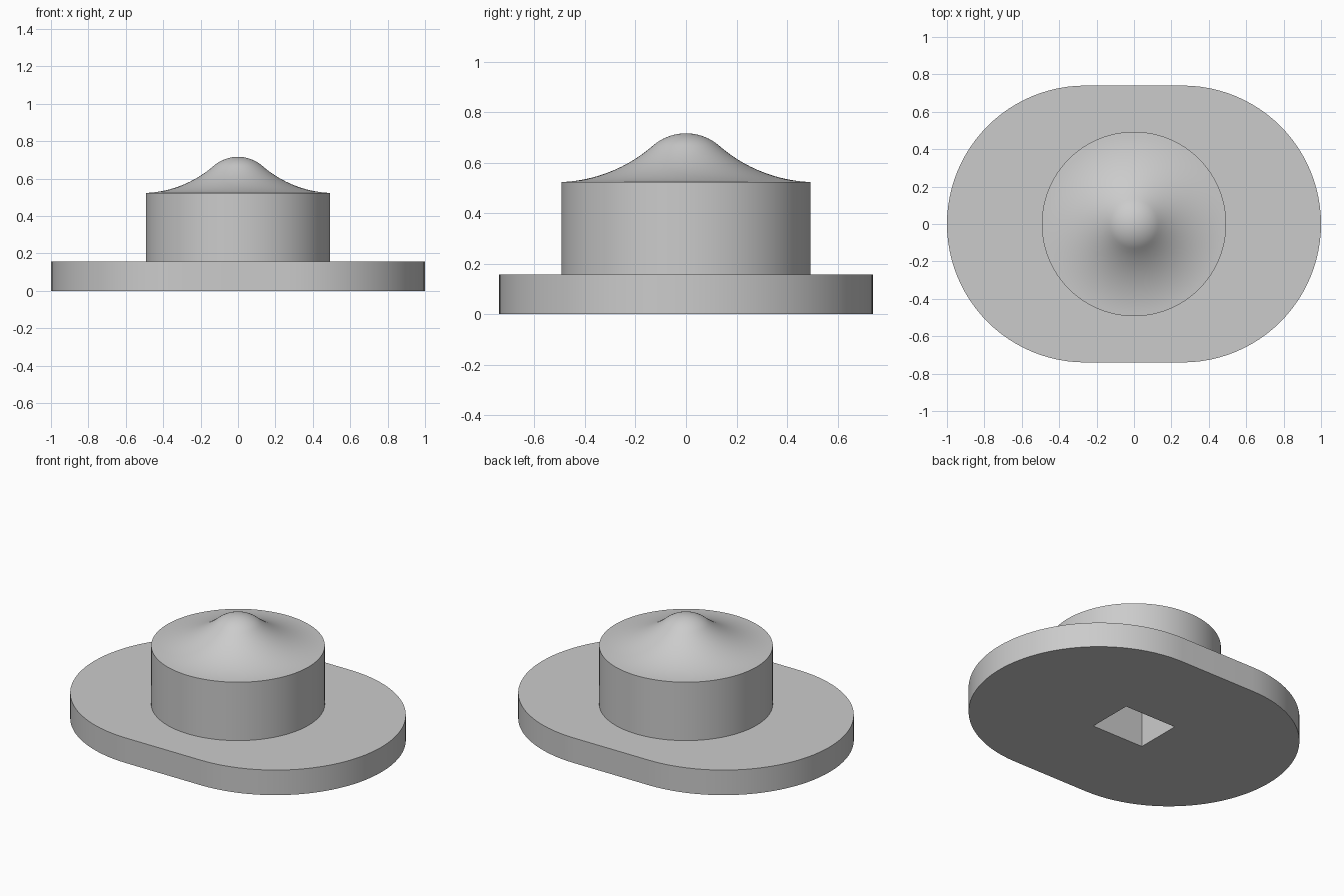
import bpy, bmesh, math

if "Cube" in bpy.data.objects:
    bpy.data.objects.remove(bpy.data.objects["Cube"])

BASE_R, BASE_X, BASE_H = 0.74, 0.26, 0.157   # rounded flange
BOSS_R, BOSS_H, TOP = 0.493, 0.523, 0.716    # round hub and its peak
HOLE_X, HOLE_Y, HOLE_H = 0.36, 0.29, 0.38    # blind rectangular socket

grey = bpy.data.materials.new("plain grey")
grey.diffuse_color = (0.6, 0.6, 0.6, 1)
grey.use_nodes = True
grey.node_tree.nodes["Principled BSDF"].inputs["Base Color"].default_value = grey.diffuse_color


def make_object(name, bm):
    bmesh.ops.recalc_face_normals(bm, faces=bm.faces)
    mesh = bpy.data.meshes.new(name)
    bm.to_mesh(mesh)
    bm.free()
    mesh.materials.append(grey)
    obj = bpy.data.objects.new(name, mesh)
    bpy.context.collection.objects.link(obj)
    return obj


def prism(name, outline, z0, z1):
    bm = bmesh.new()
    face = bm.faces.new([bm.verts.new((x, y, z0)) for x, y in outline])
    ext = bmesh.ops.extrude_face_region(bm, geom=[face])
    verts = [g for g in ext["geom"] if isinstance(g, bmesh.types.BMVert)]
    bmesh.ops.translate(bm, verts=verts, vec=(0, 0, z1 - z0))
    return make_object(name, bm)


def lathe(name, profile, steps=96):
    # profile runs from the axis to the axis
    bm = bmesh.new()
    rings = []
    for r, z in profile:
        n = steps if r > 0 else 1
        rings.append([bm.verts.new((r * math.cos(2 * math.pi * i / steps),
                                    r * math.sin(2 * math.pi * i / steps), z))
                      for i in range(n)])
    for a, b in zip(rings, rings[1:]):
        for i in range(steps):
            j = (i + 1) % steps
            quad = [a[i % len(a)], a[j % len(a)], b[j % len(b)], b[i % len(b)]]
            bm.faces.new(list(dict.fromkeys(quad)))
    return make_object(name, bm)


def boolean(target, tool, operation):
    mod = target.modifiers.new(operation.lower(), 'BOOLEAN')
    mod.operation, mod.object, mod.solver = operation, tool, 'EXACT'
    bpy.context.view_layer.objects.active = target
    bpy.ops.object.modifier_apply(modifier=mod.name)
    bpy.data.objects.remove(tool)


# flange: two half circles joined by straight sides
outline = []
for side in (1, -1):
    for i in range(49):
        a = math.pi * (i / 48 - 0.5)
        outline.append((side * (BASE_X + BASE_R * math.cos(a)),
                        side * BASE_R * math.sin(a)))
body = prism("flanged_hub", outline, 0, BASE_H)

# hub: straight wall, hollow flare, then a rounded tip
cap_r, theta = 0.2, math.radians(41)
joint_r = cap_r * math.sin(theta)
joint_z = TOP - cap_r * (1 - math.cos(theta))
phi = 2 * math.atan2(joint_z - BOSS_H, BOSS_R - joint_r) - theta
flare = (BOSS_R - joint_r) / (math.sin(theta) - math.sin(phi))
profile = [(0, 0.05), (BOSS_R, 0.05)]
for i in range(17):
    a = phi + (theta - phi) * i / 16
    profile.append((BOSS_R - flare * (math.sin(a) - math.sin(phi)),
                    BOSS_H + flare * (math.cos(phi) - math.cos(a))))
for i in range(1, 13):
    a = theta * (1 - i / 12)
    profile.append((cap_r * math.sin(a) if i < 12 else 0,
                    TOP - cap_r * (1 - math.cos(a))))
hub = lathe("hub", profile)
boolean(body, hub, 'UNION')

# rectangular socket in the underside
hx, hy = HOLE_X / 2, HOLE_Y / 2
socket = prism("socket_cutter", [(-hx, -hy), (hx, -hy), (hx, hy), (-hx, hy)],
               -0.1, HOLE_H)
boolean(body, socket, 'DIFFERENCE')

# smooth curved surfaces, keep rims sharp
bpy.ops.object.select_all(action='DESELECT')
body.select_set(True)
bpy.context.view_layer.objects.active = body
bpy.ops.object.shade_smooth_by_angle(angle=math.radians(30))
